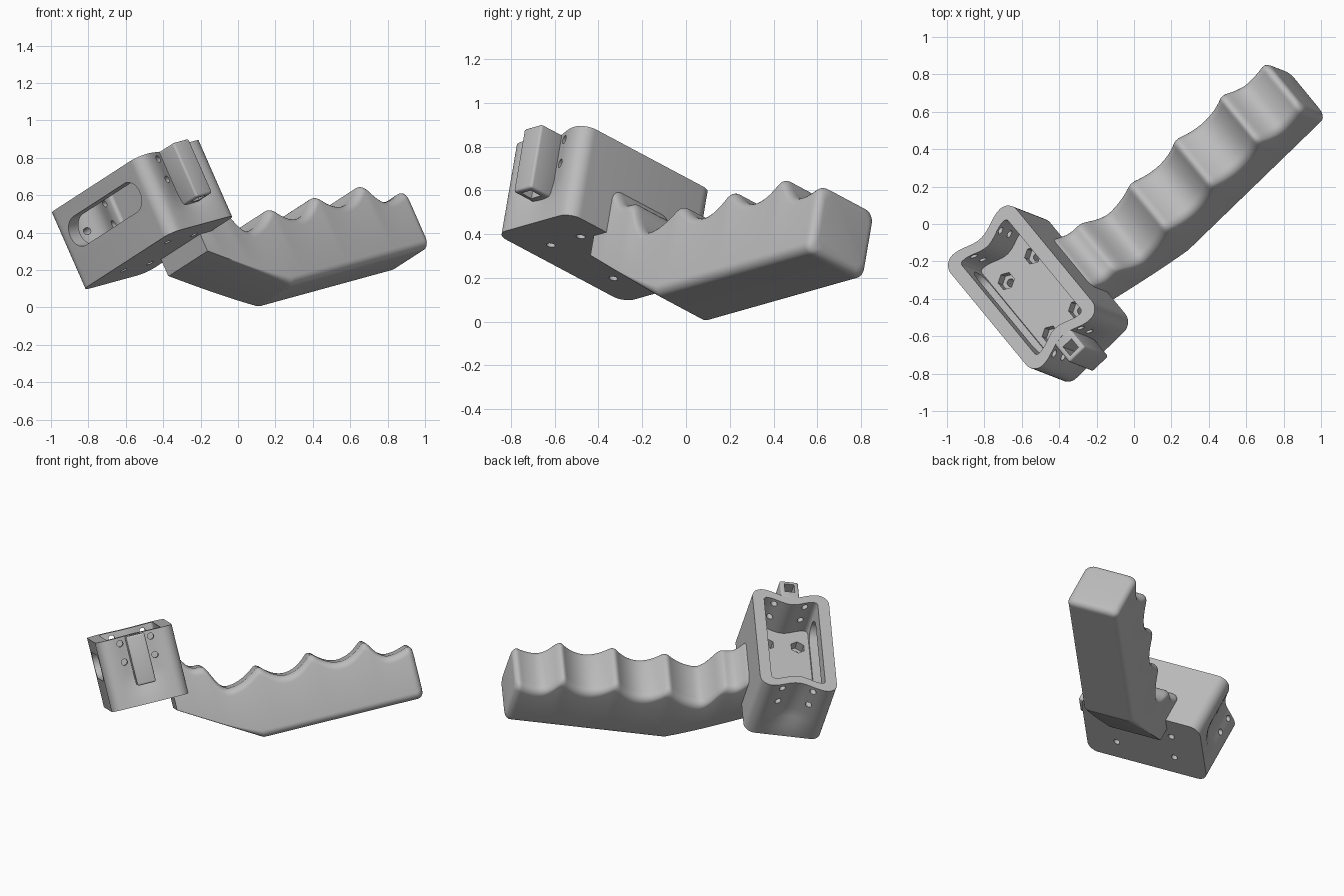
import bpy, bmesh, math
from mathutils import Matrix, Vector

if "Cube" in bpy.data.objects:
    bpy.data.objects.remove(bpy.data.objects["Cube"])

grey = bpy.data.materials.new("light grey plastic")
grey.use_nodes = True
GREY = (0.5, 0.5, 0.5, 1)
grey.diffuse_color = GREY
grey.node_tree.nodes["Principled BSDF"].inputs["Base Color"].default_value = GREY

# Tilted frame: x along the grip, z out of the box opening
X = Vector((0.705, 0.683, 0.193)).normalized()
Z = Vector((-0.397, 0.155, 0.905))
Z = (Z - X * Z.dot(X)).normalized()
Y = Z.cross(X)
FRAME = Matrix((X, Y, Z)).transposed().to_4x4()

CX, CY = -0.52, -0.153        # box centre
HX, HY = 0.25, 0.412          # box half sizes
TOP, BOTTOM, FLOOR = 0.82, 0.37, 0.55


def make(name, rings):
    """Skin a stack of matching closed rings and cap both ends."""
    bm = bmesh.new()
    loops = [[bm.verts.new(p) for p in ring] for ring in rings]
    n = len(loops[0])
    for lower, upper in zip(loops, loops[1:]):
        for i in range(n):
            j = (i + 1) % n
            bm.faces.new((lower[i], lower[j], upper[j], upper[i]))
    bm.faces.new(loops[0][::-1])
    bm.faces.new(loops[-1])
    bmesh.ops.recalc_face_normals(bm, faces=bm.faces)
    mesh = bpy.data.meshes.new(name)
    bm.to_mesh(mesh)
    bm.free()
    mesh.materials.append(grey)
    ob = bpy.data.objects.new(name, mesh)
    bpy.context.collection.objects.link(ob)
    return ob


def prism(name, center, axis, length, radius, sides, stretch=0.0):
    """Prism along x, y or z; stretch turns a circle into a slot."""
    ring = []
    for i in range(sides):
        t = 2 * math.pi * (i + 0.5) / sides
        ring.append((radius * math.cos(t) + math.copysign(stretch, math.cos(t)),
                     radius * math.sin(t)))
    spin = {"x": lambda p, q, h: (h, p, q),
            "y": lambda p, q, h: (p, h, q),
            "z": lambda p, q, h: (p, q, h)}[axis]
    return make(name, [[Vector(center) + Vector(spin(p, q, h)) for p, q in ring]
                       for h in (-length / 2, length / 2)])


def block(name, lo, hi):
    return make(name, [[(lo[0], lo[1], z), (hi[0], lo[1], z), (hi[0], hi[1], z), (lo[0], hi[1], z)]
                       for z in (lo[2], hi[2])])


def cut(ob, cutters):
    """Subtract every cutter, bake the result and drop the cutters."""
    for c in cutters:
        c.hide_render = True
        mod = ob.modifiers.new("cut", "BOOLEAN")
        mod.operation, mod.solver, mod.object = "DIFFERENCE", "EXACT", c
    bpy.context.view_layer.update()
    baked = bpy.data.meshes.new_from_object(
        ob.evaluated_get(bpy.context.evaluated_depsgraph_get()))
    ob.modifiers.clear()
    ob.data = baked
    for c in cutters:
        bpy.data.objects.remove(c)


def box_ring(z, hx, hy, r, wave):
    """Rounded rectangle whose two short ends dip inwards by wave."""
    pts = []
    for k, (sx, sy) in enumerate(((1, 1), (-1, 1), (-1, -1), (1, -1))):
        for i in range(9):
            t = math.pi / 2 * (k + i / 8)
            pts.append((sx * (hx - r) + r * math.cos(t), sy * (hy - r) + r * math.sin(t)))
        if k in (0, 2):
            for i in range(1, 16):
                x = sx * (hx - r) * (1 - i / 8)
                dip = wave * 0.5 * (1 + math.cos(math.pi * x / (hx - r)))
                pts.append((x, sy * (hy - dip)))
    return [(CX + x, CY + y, z) for x, y in pts]


# Open box
box = make("box", [box_ring(z, HX, HY, 0.07, w) for z, w in
                   ((BOTTOM, 0), (0.46, 0.01), (0.52, 0.035), (0.58, 0.045), (TOP, 0.045))])
cutters = [make("pocket", [box_ring(z, HX - 0.075, HY - 0.065, 0.02, 0.04)
                           for z in (FLOOR, TOP + 0.1)]),
           prism("side_slot", (CX - HX, CY, 0.65), "x", 0.25, 0.085, 32, 0.23)]
for sx in (-1, 1):
    for sy in (-1, 1):
        x, y = CX + sx * 0.1, CY + sy * 0.2
        cutters.append(prism("nut_seat", (x, y, FLOOR), "z", 0.12, 0.048, 6))
        cutters.append(prism("floor_hole", (x, y, 0.45), "z", 0.4, 0.021, 16))
        for z in (0.66, 0.78):
            cutters.append(prism("end_hole", (x, CY + sy * HY, z), "y", 0.3, 0.02, 16))
cut(box, cutters)

# Hollow rail on one end of the box
rail = block("end_rail", (CX - 0.06, -0.66, 0.5), (CX + 0.06, -0.515, TOP))
bevel = rail.modifiers.new("round", "BEVEL")
bevel.width, bevel.segments = 0.012, 3
cut(rail, [block("rail_channel", (CX - 0.032, -0.635, 0.4), (CX + 0.032, -0.57, TOP + 0.1))])

# Grip with finger scallops, alternating crest and valley
CRESTS = [(-0.28, 0.62), (-0.18, 0.5), (-0.12, 0.5), (0.0, 0.325), (0.21, 0.42), (0.375, 0.32),
          (0.55, 0.42), (0.72, 0.32), (0.90, 0.415), (1.03, 0.28), (1.17, 0.315)]
START, BEND, END, BASE = -0.355, 0.14, 1.185, -0.028


def scallop(x):
    if x <= CRESTS[0][0]:
        return max(0.45, 0.62 + 2.3 * (x - CRESTS[0][0]))
    for i in range(len(CRESTS) - 1):
        (x0, z0), (x1, z1) = CRESTS[i], CRESTS[i + 1]
        if x <= x1:
            t = (x - x0) / (x1 - x0)
            if i % 2 == 0:            # falling from crest into valley
                return z1 + (z0 - z1) * (1 - t) ** 2
            return z0 + (z1 - z0) * t ** 2
    return CRESTS[-1][1]


def grip_ring(x, inset):
    top = sum(scallop(x + k * 0.007) for k in range(-3, 4)) / 7 - inset
    slope = max(0, min(1, (x - START) / (BEND - START)))
    low = 0.27 + (BASE - 0.27) * slope + inset
    half = 0.178 - inset
    pts = []
    for k, (sy, z, r) in enumerate(((1, top, 0.05), (-1, top, 0.05),
                                    (-1, low, 0.004 + 0.04 * slope ** 3),
                                    (1, low, 0.004 + 0.04 * slope ** 3))):
        sz = 1 if k < 2 else -1
        for i in range(7):
            t = math.pi / 2 * (k + i / 6)
            pts.append((x, CY + sy * (half - r) + r * math.cos(t), z - sz * r + r * math.sin(t)))
    return pts


R = 0.04
steps = 150
rings = [grip_ring(START + (END - R - START) * i / steps, 0) for i in range(steps)]
for i in range(7):
    t = math.pi / 2 * i / 6
    rings.append(grip_ring(END - R + R * math.sin(t), R * (1 - math.cos(t))))
grip = make("finger_grip", rings)

# Place everything and smooth rounded surfaces
for ob in (box, rail, grip):
    ob.matrix_world = FRAME
    bpy.ops.object.select_all(action="DESELECT")
    ob.select_set(True)
    bpy.context.view_layer.objects.active = ob
    bpy.ops.object.shade_smooth_by_angle(angle=math.radians(32))
